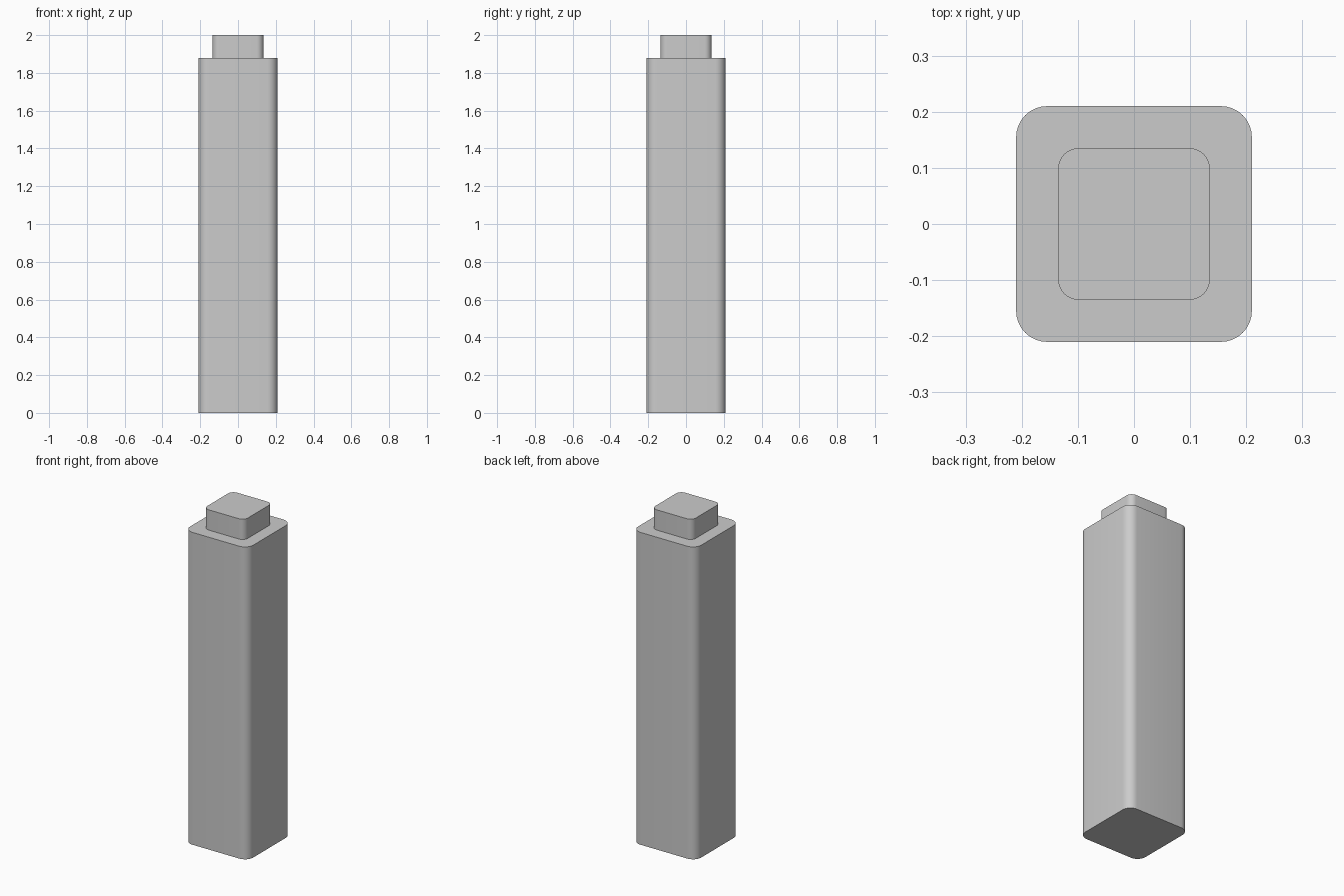
import bpy
import math

if "Cube" in bpy.data.objects:
    bpy.data.objects.remove(bpy.data.objects["Cube"])


def rounded_block(name, half, radius, z0, z1, steps=8):
    """Upright square block with rounded vertical edges."""
    inner = half - radius
    ring = []
    for q, (sx, sy) in enumerate([(1, 1), (-1, 1), (-1, -1), (1, -1)]):
        for i in range(steps + 1):
            a = math.pi / 2 * (q + i / steps)
            ring.append((sx * inner + radius * math.cos(a),
                         sy * inner + radius * math.sin(a)))
    n = len(ring)
    verts = [(x, y, z) for z in (z0, z1) for x, y in ring]
    faces = [(i, (i + 1) % n, n + (i + 1) % n, n + i) for i in range(n)]
    faces += [tuple(reversed(range(n))), tuple(range(n, 2 * n))]
    mesh = bpy.data.meshes.new(name)
    mesh.from_pydata(verts, [], faces)
    obj = bpy.data.objects.new(name, mesh)
    bpy.context.collection.objects.link(obj)
    bpy.ops.object.select_all(action='DESELECT')
    obj.select_set(True)
    bpy.context.view_layer.objects.active = obj
    bpy.ops.object.shade_smooth_by_angle(angle=math.radians(30))
    return obj


# Tall main column
rounded_block("body", 0.21, 0.055, 0.0, 1.878)

# Smaller block on top
rounded_block("top_cap", 0.135, 0.036, 1.878, 2.0)
